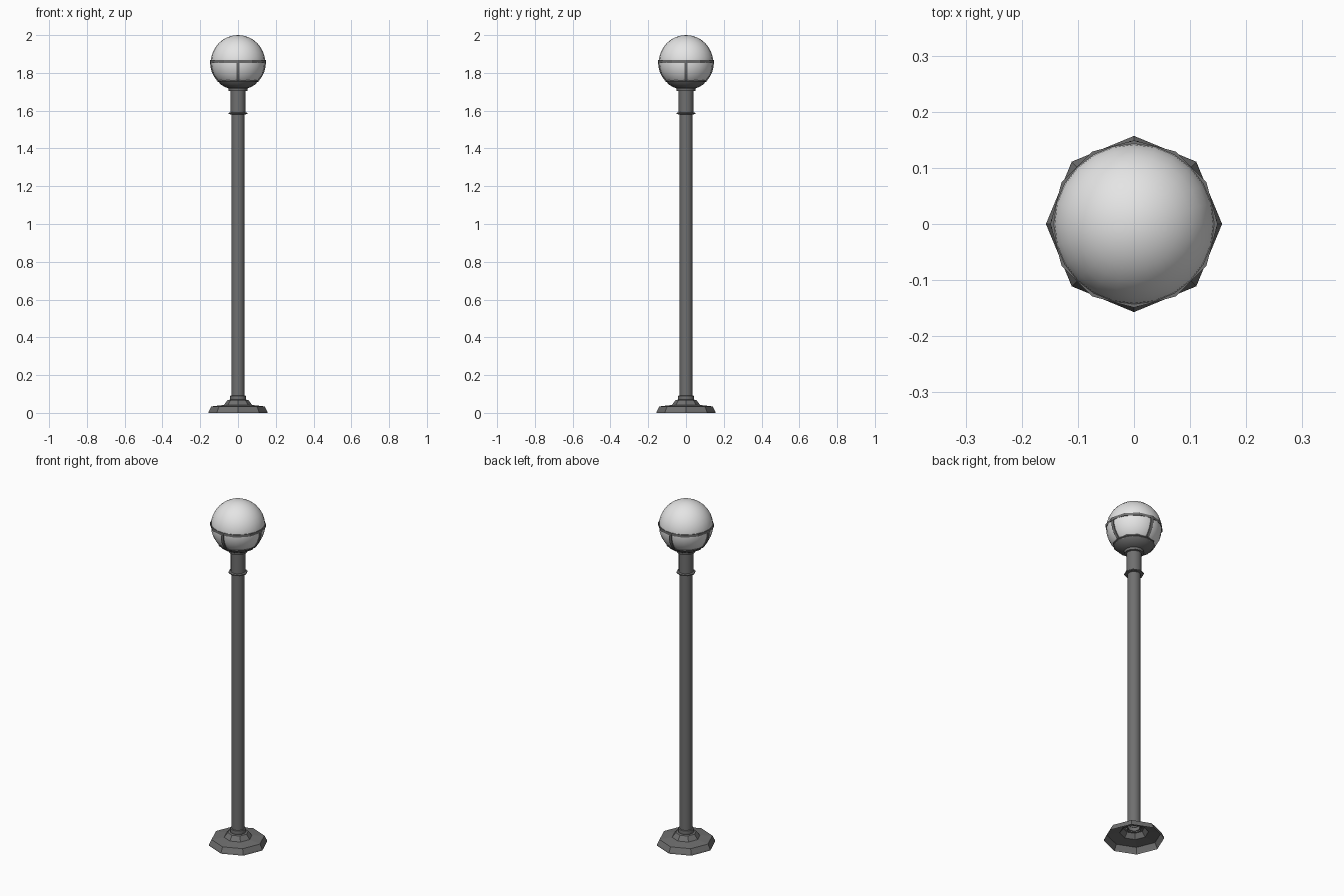
import bpy, bmesh, math
from math import sin, cos, pi, sqrt

if "Cube" in bpy.data.objects:
    bpy.data.objects.remove(bpy.data.objects["Cube"])

def material(name, v):
    m = bpy.data.materials.new(name)
    m.diffuse_color = (v, v, v, 1)
    m.use_nodes = True
    m.node_tree.nodes["Principled BSDF"].inputs["Base Color"].default_value = m.diffuse_color
    return m

METAL = material("dark grey metal", 0.16)
GLASS = material("frosted white glass", 0.78)
GZ, GR = 1.856, 0.144   # globe centre height and radius

def finish(name, bm, mat, angle):
    bmesh.ops.remove_doubles(bm, verts=bm.verts, dist=1e-5)
    bmesh.ops.recalc_face_normals(bm, faces=bm.faces)
    me = bpy.data.meshes.new(name)
    bm.to_mesh(me)
    bm.free()
    me.materials.append(mat)
    ob = bpy.data.objects.new(name, me)
    bpy.context.collection.objects.link(ob)
    bpy.ops.object.select_all(action='DESELECT')
    ob.select_set(True)
    bpy.context.view_layer.objects.active = ob
    if angle:
        bpy.ops.object.shade_smooth_by_angle(angle=math.radians(angle))
    return ob

def lathe(name, profile, sides, mat, angle=0, closed=False):
    """Turn an (r, z) profile around the z axis."""
    bm = bmesh.new()
    rings = [[bm.verts.new((r * cos(2 * pi * i / sides), r * sin(2 * pi * i / sides), z))
              for i in range(sides)] for r, z in profile]
    pairs = list(zip(rings, rings[1:]))
    if closed:
        pairs.append((rings[-1], rings[0]))
    for a, b in pairs:
        for i in range(sides):
            j = (i + 1) % sides
            bm.faces.new((a[i], a[j], b[j], b[i]))
    return finish(name, bm, mat, angle)

# octagonal stepped foot, open underneath
lathe("base", [(0.157, 0), (0.155, 0.008), (0.142, 0.034), (0.075, 0.042),
               (0.055, 0.068), (0.042, 0.070)], 8, METAL)
lathe("base_collar", [(0.03, 0.068), (0.041, 0.068), (0.043, 0.078),
                      (0.041, 0.09), (0.034, 0.092)], 12, METAL, 40)

# pole with sleeve and thin flange
lathe("pole", [(0.035, 0.06), (0.035, 1.60)], 12, METAL, 40)
lathe("flange", [(0.034, 1.580), (0.051, 1.582), (0.051, 1.588), (0.038, 1.592)], 8, METAL)
lathe("sleeve", [(0.034, 1.586), (0.040, 1.588), (0.040, 1.712)], 12, METAL, 40)
lathe("top_collar", [(0.038, 1.703), (0.050, 1.705), (0.052, 1.718), (0.045, 1.722)],
      12, METAL, 40)

# cup holding the globe
lathe("cup", [(0.045, 1.718), (0.062, 1.722), (0.092, 1.738), (0.102, 1.752),
              (0.110, 1.755), (0.109, 1.763), (0.098, 1.765)], 12, METAL, 30)

# glass globe
bm = bmesh.new()
bmesh.ops.create_uvsphere(bm, u_segments=24, v_segments=16, radius=GR)
bmesh.ops.translate(bm, verts=bm.verts, vec=(0, 0, GZ))
finish("globe", bm, GLASS, 60)

# twelve-sided ring around the globe
lathe("globe_ring", [(0.140, 1.853), (0.149, 1.853), (0.149, 1.868), (0.140, 1.868)],
      12, METAL, 0, True)

# four curved struts from cup to ring
bm = bmesh.new()
for k in range(4):
    a = k * pi / 2
    rows = []
    for s in range(5):
        t = -0.72 + 0.75 * s / 4
        row = []
        for rad, w in ((GR - 0.006, -1), (GR + 0.004, -1), (GR + 0.004, 1), (GR - 0.006, 1)):
            r, y = rad * cos(t), 0.008 * w
            row.append(bm.verts.new((r * cos(a) - y * sin(a), r * sin(a) + y * cos(a),
                                     GZ + rad * sin(t))))
        rows.append(row)
    for p, q in zip(rows, rows[1:]):
        for i in range(4):
            j = (i + 1) % 4
            bm.faces.new((p[i], p[j], q[j], q[i]))
finish("globe_struts", bm, METAL, 30)
